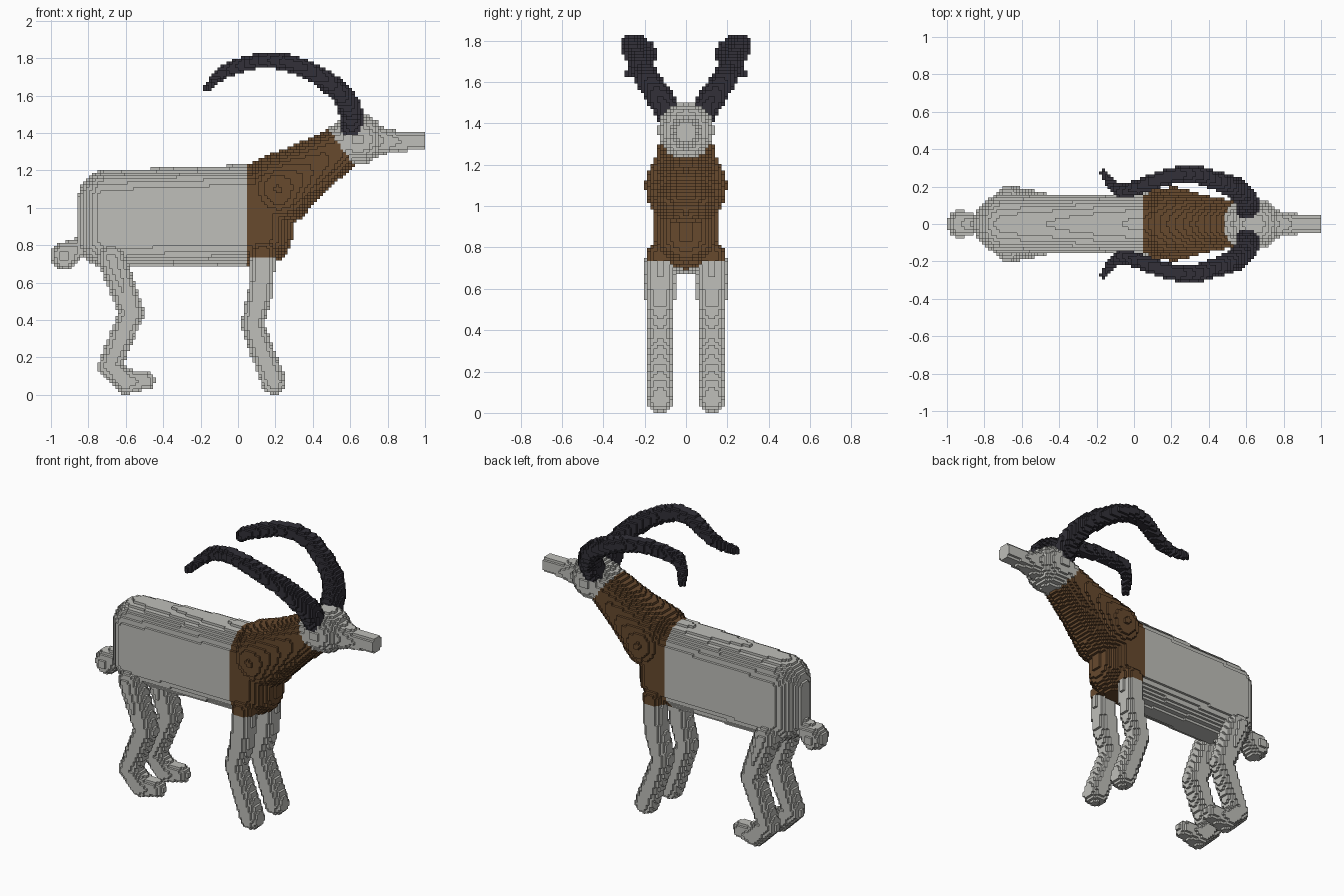
import bpy, bmesh, math
from mathutils import Vector

cube = bpy.data.objects.get("Cube")
if cube:
    bpy.data.objects.remove(cube, do_unlink=True)

V = 1 / 64      # block size
cells = {}      # (i, j, k) -> part name, first part wins


def material(name, rgb):
    m = bpy.data.materials.new(name)
    m.use_nodes = True
    m.diffuse_color = (*rgb, 1)
    m.node_tree.nodes["Principled BSDF"].inputs["Base Color"].default_value = (*rgb, 1)
    return m


grey = material("pale_grey_fur", (0.52, 0.52, 0.49))
brown = material("brown_fur", (0.135, 0.067, 0.027))
dark = material("dark_horn", (0.032, 0.030, 0.040))


def fill(part, lo, hi, inside):
    """Fill every block in a box whose centre passes the test."""
    spans = [range(math.floor(a / V), math.ceil(b / V) + 1) for a, b in zip(lo, hi)]
    for i in spans[0]:
        for j in spans[1]:
            for k in spans[2]:
                if inside(Vector(((i + .5) * V, (j + .5) * V, (k + .5) * V))):
                    cells.setdefault((i, j, k), part)


def limb(part, points, side=1, x_max=1.0):
    """Chain of tapered round segments through (x, y, z, radius) points."""
    pts = [(Vector((x, y * side, z)), r) for x, y, z, r in points]
    for (a, ra), (b, rb) in zip(pts, pts[1:]):
        d = b - a
        r = max(ra, rb)

        def inside(p):
            t = min(1, max(0, (p - a).dot(d) / d.length_squared))
            return p.x < x_max and (p - a - d * t).length <= ra + (rb - ra) * t

        fill(part, [min(u, w) - r for u, w in zip(a, b)],
             [max(u, w) + r for u, w in zip(a, b)], inside)


# horns sweep up, outward and back
HORN = [(.61, .075, 1.44, .066), (.60, .13, 1.53, .064), (.555, .185, 1.61, .060),
        (.46, .225, 1.69, .053), (.35, .262, 1.75, .048), (.24, .265, 1.785, .045),
        (.12, .235, 1.79, .042), (.02, .195, 1.765, .040), (-.06, .172, 1.735, .036),
        (-.12, .205, 1.69, .028), (-.165, .275, 1.64, .020)]
FRONT_LEG = [(.135, .125, .765, .066), (.122, .125, .55, .068),
             (.075, .125, .38, .062), (.19, .125, .07, .067)]
HIND_LEG = [(-.675, .125, .73, .075), (-.57, .125, .44, .068),
            (-.685, .125, .155, .062), (-.60, .125, .07, .067), (-.485, .125, .077, .046)]
for side, label in ((1, "left"), (-1, "right")):
    limb(label + "_horn", HORN, side)

# deep flat-sided torso with rounded edges
def torso(p):
    x = min(.135, max(-.70, p.x))
    rise = (x + .70) * .03
    z = min(1.045 + rise * 1.3, max(.835 + rise * .7, p.z))
    return (p - Vector((x, 0, z))).length <= .157

fill("torso", (-.9, -.2, .65), (.32, .2, 1.28), torso)

# neck and shoulders, head, muzzle, tail
limb("neck", [(.22, 0, 1.10, .197), (.40, 0, 1.22, .147), (.60, 0, 1.357, .115)])
limb("head", [(.635, 0, 1.367, .136), (.645, 0, 1.367, .136)])
limb("muzzle", [(.72, 0, 1.36, .085), (.85, 0, 1.355, .057), (1.02, 0, 1.362, .045)])
limb("tail", [(-.925, 0, .745, .077), (-.80, 0, .82, .035)])
for side, label in ((1, "left"), (-1, "right")):
    limb(label + "_front_leg", FRONT_LEG, side)
    limb(label + "_hind_leg", HIND_LEG, side)


def colour(part, cell):
    """0 grey, 1 brown, 2 dark."""
    if "horn" in part:
        return 2
    x, z = (cell[0] + .5) * V, (cell[2] + .5) * V
    behind_head = (x - .55) * .19 + (z - 1.325) * .135 < 0
    high = part in ("torso", "neck") or z > .735
    return 1 if x > .045 and behind_head and high else 0


# corner offsets of each block face, counter-clockwise from outside
FACES = {}
for axis in range(3):
    for sign in (0, 1):
        loop = [(0, 0), (1, 0), (1, 1), (0, 1)]
        corners = []
        for u, w in (loop if sign else loop[::-1]):
            c = [0, 0, 0]
            c[axis], c[(axis + 1) % 3], c[(axis + 2) % 3] = sign, u, w
            corners.append(c)
        normal = [0, 0, 0]
        normal[axis] = 2 * sign - 1
        FACES[tuple(normal)] = corners

# one mesh per part, keeping only exposed block faces
for part in sorted(set(cells.values())):
    bm = bmesh.new()
    verts = {}
    for cell, owner in cells.items():
        if owner != part:
            continue
        for n, corners in FACES.items():
            if tuple(a + b for a, b in zip(cell, n)) in cells:
                continue
            quad = []
            for c in corners:
                key = tuple(a + b for a, b in zip(cell, c))
                if key not in verts:
                    verts[key] = bm.verts.new([q * V for q in key])
                quad.append(verts[key])
            bm.faces.new(quad).material_index = colour(part, cell)
    mesh = bpy.data.meshes.new(part)
    bm.to_mesh(mesh)
    bm.free()
    for m in (grey, brown, dark):
        mesh.materials.append(m)
    bpy.context.collection.objects.link(bpy.data.objects.new(part, mesh))
